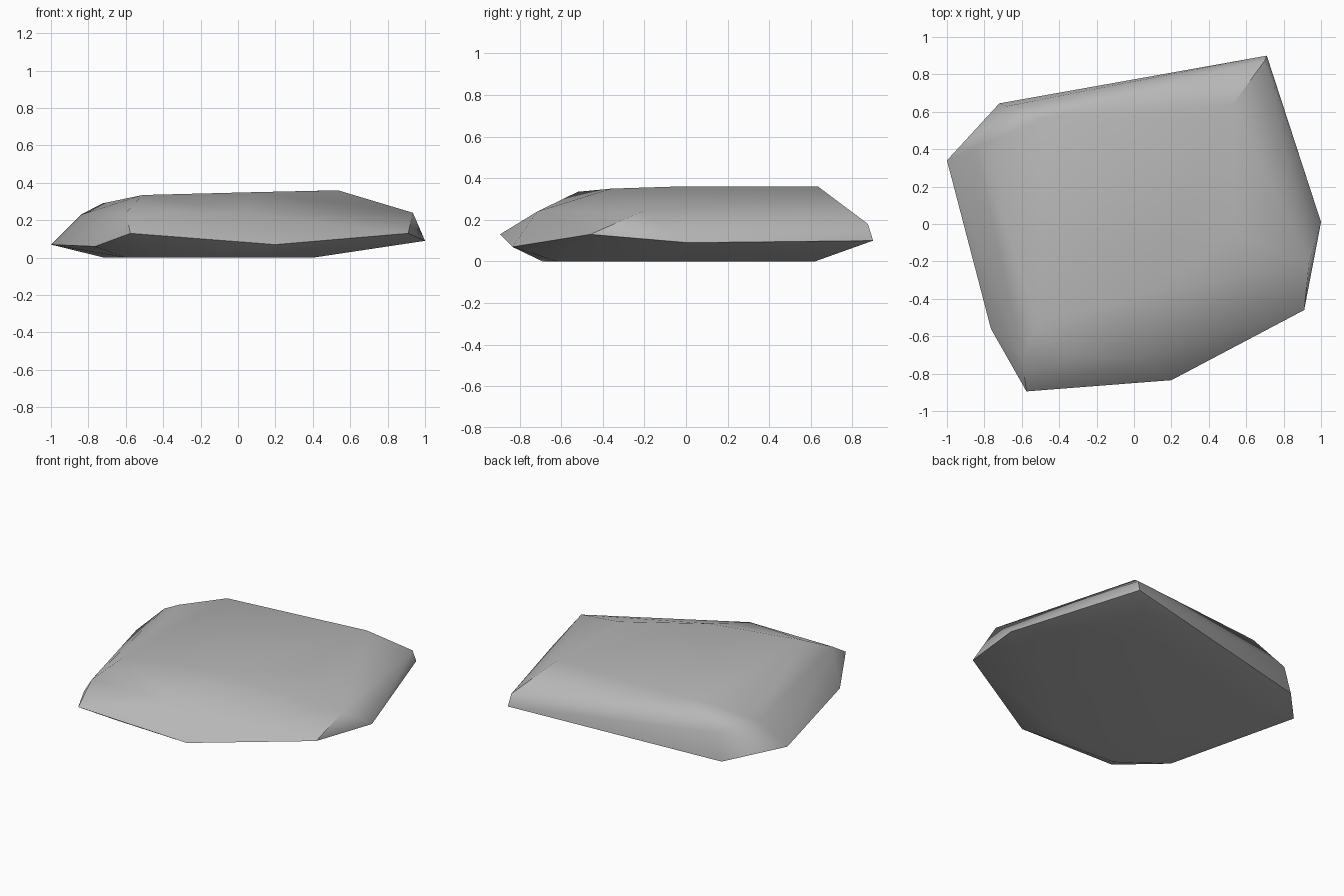
import bpy, bmesh

if "Cube" in bpy.data.objects:
    bpy.data.objects.remove(bpy.data.objects["Cube"])

# Contours of the weathered stone, from the ground up
base = [(-0.715, 0.30, 0), (0.40, 0.62, 0), (0.40, -0.30, 0),
        (0.12, -0.62, 0), (-0.42, -0.69, 0), (-0.60, -0.45, 0)]
rim = [(-1.0, 0.34, 0.07), (-0.72, 0.645, 0.01), (0.71, 0.90, 0.10),
       (1.0, 0.01, 0.09), (0.91, -0.46, 0.13), (0.20, -0.835, 0.07),
       (-0.575, -0.895, 0.13), (-0.765, -0.56, 0.06)]
shoulder = [(-0.84, 0.41, 0.23), (-0.68, 0.63, 0.19), (0.70, 0.875, 0.18),
            (0.935, -0.21, 0.24), (0.02, -0.715, 0.24), (-0.60, -0.715, 0.24)]
crown = [(-0.725, 0.40, 0.29), (-0.48, 0.57, 0.335), (0.525, 0.635, 0.36),
         (0.535, -0.05, 0.36), (0.08, -0.36, 0.35), (-0.51, -0.52, 0.335)]

# Wrap the contours in one convex slab
bm = bmesh.new()
for co in base + rim + shoulder + crown:
    bm.verts.new(co)
bmesh.ops.convex_hull(bm, input=bm.verts)
loose = [v for v in bm.verts if not v.link_faces]
bmesh.ops.delete(bm, geom=loose, context='VERTS')
bmesh.ops.dissolve_limit(bm, angle_limit=0.03, verts=bm.verts, edges=bm.edges)
bmesh.ops.recalc_face_normals(bm, faces=bm.faces)

mesh = bpy.data.meshes.new("flat_rock")
bm.to_mesh(mesh)
bm.free()
rock = bpy.data.objects.new("flat_rock", mesh)
bpy.context.collection.objects.link(rock)
bpy.context.view_layer.objects.active = rock
rock.select_set(True)

# Soft shading that keeps the broad faces flat
bpy.ops.object.shade_smooth_by_angle(angle=0.8)
weighted = rock.modifiers.new("weighted_normals", 'WEIGHTED_NORMAL')
weighted.keep_sharp = True

# Dark grey stone
stone = bpy.data.materials.new("stone_grey")
stone.diffuse_color = (0.47, 0.47, 0.47, 1)
stone.use_nodes = True
stone.node_tree.nodes["Principled BSDF"].inputs["Base Color"].default_value = stone.diffuse_color
mesh.materials.append(stone)
